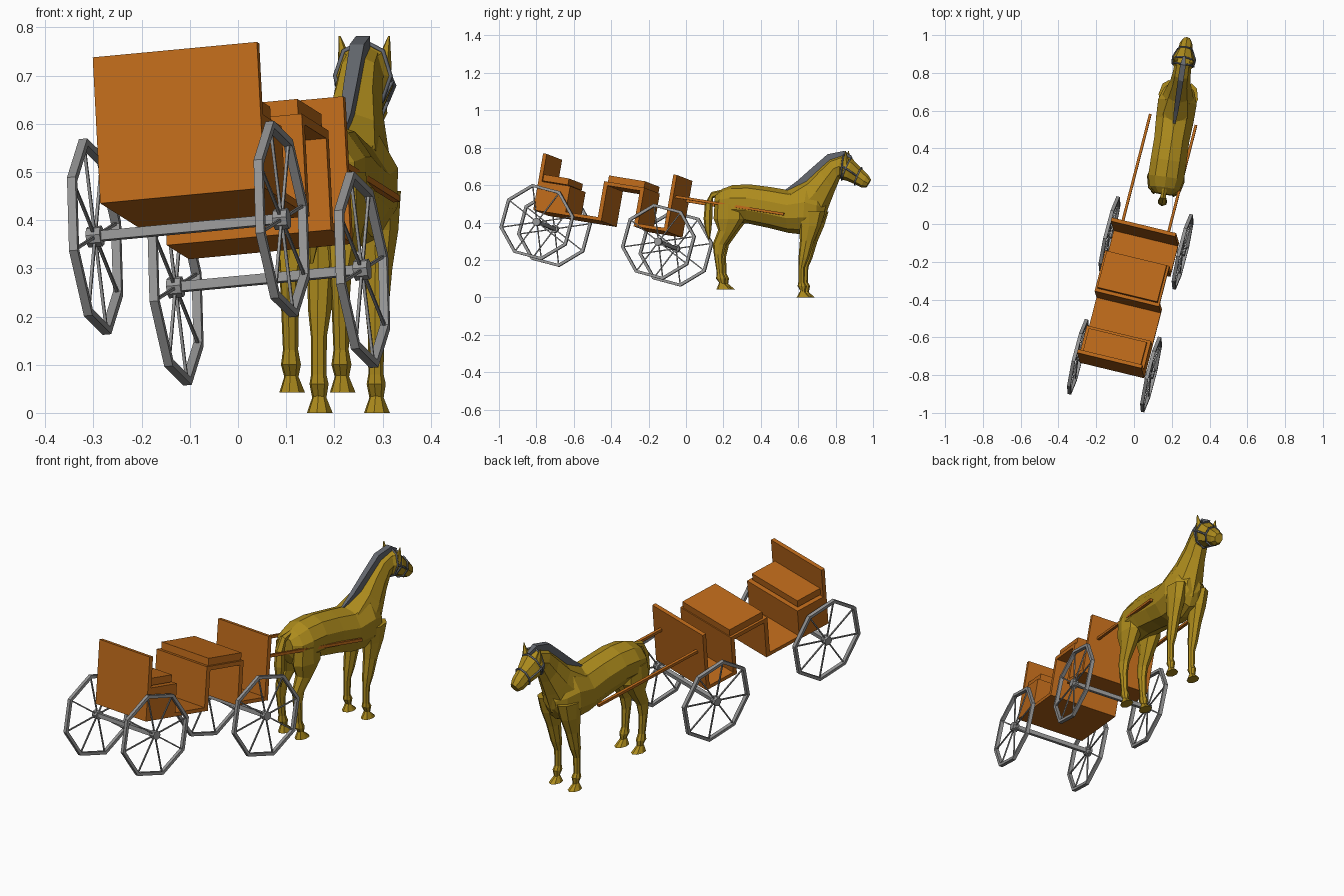
import bpy, bmesh, math
from mathutils import Matrix, Vector

if "Cube" in bpy.data.objects:
    bpy.data.objects.remove(bpy.data.objects["Cube"])


def material(name, rgb):
    m = bpy.data.materials.new(name)
    m.diffuse_color = (*rgb, 1)
    m.use_nodes = True
    m.node_tree.nodes["Principled BSDF"].inputs["Base Color"].default_value = m.diffuse_color
    return m


WOOD = material("wood", (0.50, 0.14, 0.01))
COAT = material("coat", (0.42, 0.26, 0.012))
DARK = material("dark_hair", (0.13, 0.14, 0.16))
STEEL = material("steel", (0.30, 0.30, 0.30))

# Carriage frame: right, forward, up axes; origin at the rear axle middle
F = Vector((0.246, 0.957, -0.155)).normalized()
R = Vector((0.966, -0.24, 0.092))
R = (R - F * R.dot(F)).normalized()
CART = Matrix((R, F, R.cross(F))).transposed().to_4x4()
CART.translation = (-0.103, -0.75, 0.384)
# Horse frame: turned so its spine drifts to +x
HORSE = Matrix.Translation((0.163, 0.2, 0)) @ Matrix.Rotation(-math.atan(0.15), 4, 'Z') @ Matrix.Translation((0, -0.2, 0))


def finish(name, bm, mat, frame):
    bmesh.ops.recalc_face_normals(bm, faces=bm.faces)
    me = bpy.data.meshes.new(name)
    bm.to_mesh(me)
    bm.free()
    ob = bpy.data.objects.new(name, me)
    bpy.context.collection.objects.link(ob)
    ob.matrix_world = frame
    me.materials.append(mat)
    return ob


def add_box(bm, lo, hi, rot=Matrix()):
    lo, hi = Vector(lo), Vector(hi)
    m = rot @ Matrix.Translation((lo + hi) / 2) @ Matrix.Diagonal((*(hi - lo), 1))
    bmesh.ops.create_cube(bm, size=1, matrix=m)


def box(name, lo, hi, mat):
    bm = bmesh.new()
    add_box(bm, lo, hi)
    finish(name, bm, mat, CART)


def loft(name, sections, mat, x=0.0, n=8):
    """Skin rings; each section is (y1, z1, y2, z2, half width)."""
    bm = bmesh.new()
    rings = []
    for y1, z1, y2, z2, hw in sections:
        ring = []
        for i in range(n):
            t = 2 * math.pi * (i + (0.5 if n == 4 else 0)) / n
            k = (math.cos(t) * (1.41 if n == 4 else 1) + 1) / 2
            w = hw * math.sin(t) * (1.41 if n == 4 else 1)
            ring.append(bm.verts.new((x + w, y2 + (y1 - y2) * k, z2 + (z1 - z2) * k)))
        rings.append(ring)
    for a, b in zip(rings, rings[1:]):
        for i in range(n):
            j = (i + 1) % n
            bm.faces.new((a[i], a[j], b[j], b[i]))
    bm.faces.new(rings[0])
    bm.faces.new(rings[-1])
    return finish(name, bm, mat, HORSE)


def strap(name, pts, r=0.005, cyclic=False):
    cu = bpy.data.curves.new(name, 'CURVE')
    cu.dimensions = '3D'
    cu.bevel_depth, cu.bevel_resolution = r, 0
    sp = cu.splines.new('POLY')
    sp.points.add(len(pts) - 1)
    for p, q in zip(sp.points, pts):
        p.co = (*q, 1)
    sp.use_cyclic_u = cyclic
    ob = bpy.data.objects.new(name, cu)
    bpy.context.collection.objects.link(ob)
    ob.matrix_world = HORSE
    cu.materials.append(DARK)


# Carriage body: one folded side profile (forward, up) extruded across
W = 0.176
profile = [(-.038, .062), (.342, .062), (.342, .255), (.523, .255), (.523, .062), (.71, .062),
           (.71, .37), (.69, .37), (.69, .08), (.545, .08), (.545, .275), (.32, .275),
           (.32, .08), (.14, .08), (.14, .22), (-.018, .22), (-.018, .37), (-.038, .37)]
bm = bmesh.new()
side = bm.faces.new([bm.verts.new((-W, b, c)) for b, c in profile])
ext = bmesh.ops.extrude_face_region(bm, geom=[side], use_keep_orig=True)
bmesh.ops.translate(bm, vec=(2 * W, 0, 0), verts=[v for v in ext["geom"] if isinstance(v, bmesh.types.BMVert)])
finish("carriage_body", bm, WOOD, CART)

# Cushions and shafts
box("rear_cushion", (-.158, -.018, .225), (.158, .122, .26), WOOD)
box("middle_cushion", (-.164, .338, .275), (.164, .54, .31), WOOD)
for s, label in ((-1, "left"), (1, "right")):
    box(label + "_shaft", (s * .125 - .007, .70, .25), (s * .125 + .007, 1.315, .264), WOOD)

# Axles and eight-sided wheels
for b, end in ((0, "rear"), (.679, "front")):
    box(end + "_axle", (-.2, b - .01, -.01), (.2, b + .01, .01), STEEL)
    for s, label in ((-1, "left"), (1, "right")):
        bm = bmesh.new()
        loops = []
        for r, w in ((.206, -.009), (.206, .009), (.19, .009), (.19, -.009)):
            loops.append([bm.verts.new((w, r * math.cos(t), r * math.sin(t)))
                          for t in (math.radians(17 + 45 * i) for i in range(8))])
        for k in range(4):
            p, q = loops[k], loops[(k + 1) % 4]
            for i in range(8):
                j = (i + 1) % 8
                bm.faces.new((p[i], p[j], q[j], q[i]))
        for i in range(8):
            rot = Matrix.Rotation(math.radians(17 + 45 * i), 4, 'X')
            add_box(bm, (-.003, .01, -.003), (.003, .195, .003), rot)
        bmesh.ops.create_cone(bm, cap_ends=True, segments=8, radius1=.022, radius2=.022, depth=.03,
                              matrix=Matrix.Rotation(math.pi / 2, 4, 'Y'))
        finish(f"{end}_{label}_wheel", bm, STEEL, CART @ Matrix.Translation((s * .2, b, 0)))

# Horse body, neck and head
loft("horse_body", [(.16, .55, .155, .46, .045), (.195, .58, .18, .41, .085), (.25, .6, .24, .40, .10),
                    (.34, .604, .33, .395, .10), (.45, .59, .45, .37, .098), (.56, .572, .55, .345, .105),
                    (.66, .60, .64, .335, .108), (.72, .56, .71, .36, .085), (.76, .50, .745, .42, .04)], COAT, n=10)
loft("horse_neck", [(.54, .572, .74, .40, .095), (.645, .625, .775, .50, .072), (.715, .69, .805, .575, .054),
                    (.775, .742, .83, .635, .048), (.845, .765, .86, .65, .045)], COAT)
loft("horse_head", [(.815, .745, .82, .66, .035), (.855, .768, .84, .63, .056), (.90, .738, .87, .622, .058),
                    (.945, .69, .91, .605, .038), (.982, .655, .945, .588, .034), (.998, .63, .972, .588, .022)], COAT)

# Mane strip and tail
loft("mane", [(.535, .575, .55, .565, .006), (.60, .622, .625, .59, .012), (.68, .692, .71, .66, .014),
              (.765, .765, .785, .725, .015), (.85, .782, .85, .75, .015), (.895, .755, .885, .74, .007)], DARK, n=4)
loft("tail", [(.20, .578, .195, .55, .012), (.135, .563, .145, .53, .018), (.10, .50, .14, .49, .024),
              (.093, .42, .14, .42, .027), (.10, .36, .135, .36, .02), (.118, .31, .126, .31, .005)], COAT, n=6)

# Legs, ears and cheek straps, mirrored left and right
for s, label in ((-1, "left"), (1, "right")):
    loft(label + "_front_leg", [(.76, .46, .60, .46, .045), (.735, .38, .62, .38, .04), (.70, .30, .622, .30, .03),
                                (.672, .21, .615, .21, .024), (.65, .16, .615, .16, .017), (.648, .08, .614, .08, .016),
                                (.66, .06, .61, .06, .02), (.652, .028, .625, .035, .015), (.685, 0, .605, 0, .027)],
         COAT, s * .06)
    loft(label + "_rear_leg", [(.32, .50, .16, .50, .045), (.325, .42, .155, .42, .048), (.265, .34, .18, .36, .034),
                               (.222, .28, .15, .285, .022), (.207, .22, .155, .24, .019), (.208, .13, .172, .13, .016),
                               (.222, .10, .168, .10, .021), (.218, .072, .185, .078, .015), (.255, .042, .17, .042, .027)],
         COAT, s * .053)
    bm = bmesh.new()
    bmesh.ops.create_cone(bm, cap_ends=True, segments=5, radius1=.02, radius2=.002, depth=.07)
    finish(label + "_ear", bm, COAT, HORSE @ Matrix.Translation((s * .045, .868, .748)) @ Matrix.Rotation(s * .2, 4, 'Y'))
    strap(label + "_cheek_strap", [(s * .056, .85, .70), (s * .06, .885, .68), (s * .04, .928, .648)])


# Bridle bands around the head
def band(name, y1, z1, y2, z2, hw):
    ts = [math.pi * i / 4 for i in range(8)]
    strap(name, [(hw * math.sin(t), (y1 + y2) / 2 + (y1 - y2) / 2 * math.cos(t),
                  (z1 + z2) / 2 + (z1 - z2) / 2 * math.cos(t)) for t in ts], cyclic=True)


band("head_band", .856, .772, .84, .627, .058)
band("brow_band", .893, .747, .842, .63, .059)
band("nose_band", .947, .693, .909, .602, .041)
